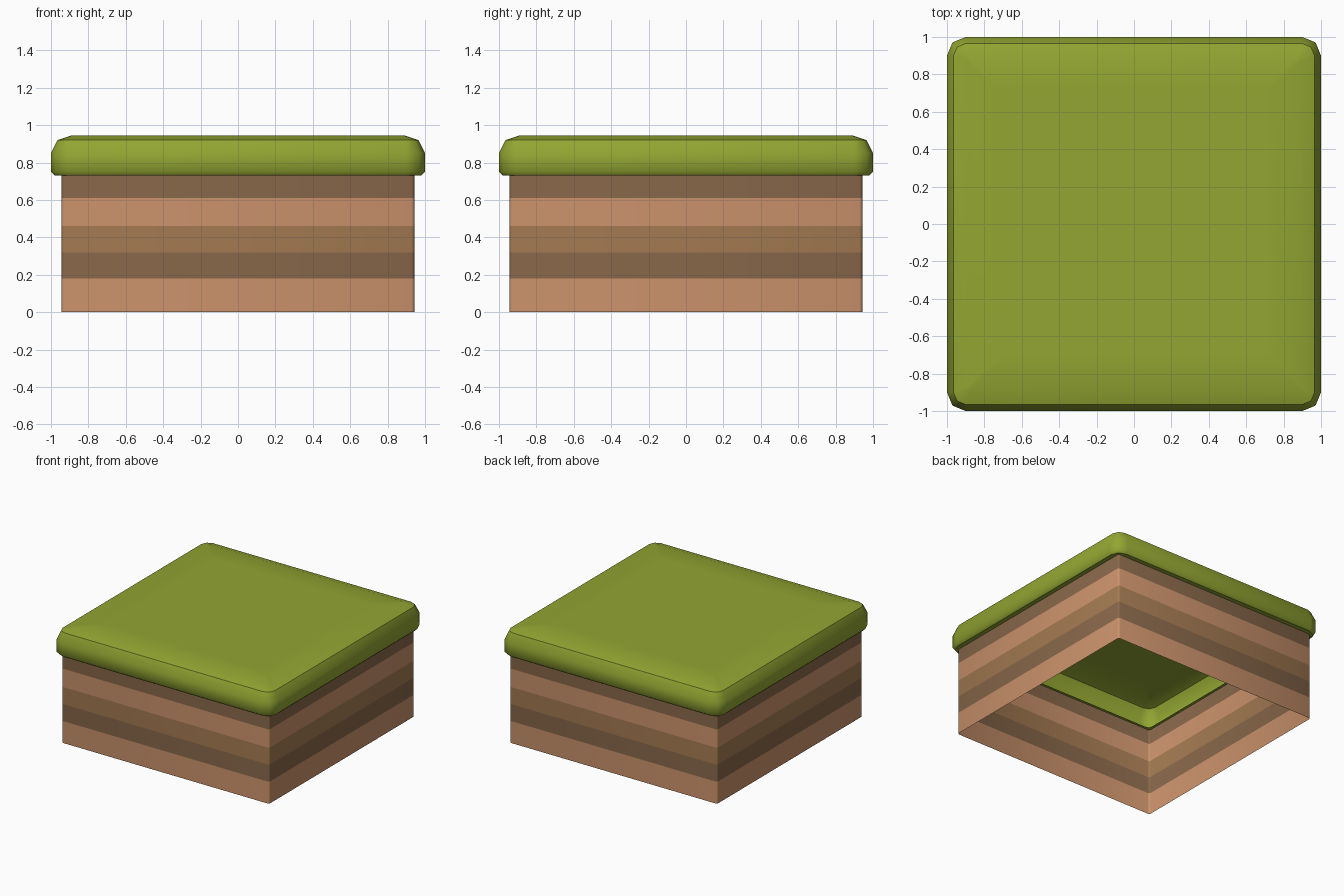
import bpy, bmesh, math

if "Cube" in bpy.data.objects:
    bpy.data.objects.remove(bpy.data.objects["Cube"])


def material(name, rgb):
    m = bpy.data.materials.new(name)
    m.diffuse_color = (*rgb, 1)
    m.use_nodes = True
    m.node_tree.nodes["Principled BSDF"].inputs["Base Color"].default_value = m.diffuse_color
    return m


def ring(bm, half, radius, z):
    """Rounded square outline with two segments per corner."""
    c = half - radius
    verts = []
    for k in range(4):
        mid = math.radians(45 + 90 * k)
        sx = math.copysign(c, math.cos(mid))
        sy = math.copysign(c, math.sin(mid))
        for j in (-45, 0, 45):
            a = mid + math.radians(j)
            verts.append(bm.verts.new((sx + radius * math.cos(a),
                                       sy + radius * math.sin(a), z)))
    return verts


def loft(name, rings, mats, slots=None, cap=False, angle=30):
    bm = bmesh.new()
    loops = [ring(bm, *r) for r in rings]
    for i, (lo, hi) in enumerate(zip(loops, loops[1:])):
        n = len(lo)
        for j in range(n):
            k = (j + 1) % n
            f = bm.faces.new((lo[j], lo[k], hi[k], hi[j]))
            f.material_index = slots[i] if slots else 0
    if cap:
        bm.faces.new(loops[-1])
    mesh = bpy.data.meshes.new(name)
    bm.to_mesh(mesh)
    bm.free()
    for m in mats:
        mesh.materials.append(m)
    ob = bpy.data.objects.new(name, mesh)
    bpy.context.collection.objects.link(ob)
    bpy.ops.object.select_all(action='DESELECT')
    ob.select_set(True)
    bpy.context.view_layer.objects.active = ob
    bpy.ops.object.shade_smooth_by_angle(angle=math.radians(angle))
    return ob


light = material("light_soil", (0.60, 0.29, 0.15))
middle = material("middle_soil", (0.37, 0.195, 0.084))
dark = material("dark_soil", (0.25, 0.138, 0.069))
green = material("grass", (0.29, 0.38, 0.032))

# Open-bottomed striped soil walls
levels = (0, 0.18, 0.32, 0.46, 0.61, 0.735)
loft("soil_walls", [(0.943, 0.015, z) for z in levels],
     [light, middle, dark], slots=(0, 2, 1, 0, 2), angle=50)

# Hollow grass cap: inner lip, overhang, side, rounded shoulder, flat top
loft("grass_cap", [
    (0.92, 0.03, 0.73),
    (0.98, 0.08, 0.73),
    (1.00, 0.10, 0.75),
    (1.00, 0.10, 0.85),
    (0.965, 0.065, 0.92),
    (0.89, 0.02, 0.945),
    (0.70, 0.02, 0.945),
], [green], cap=True, angle=44)
